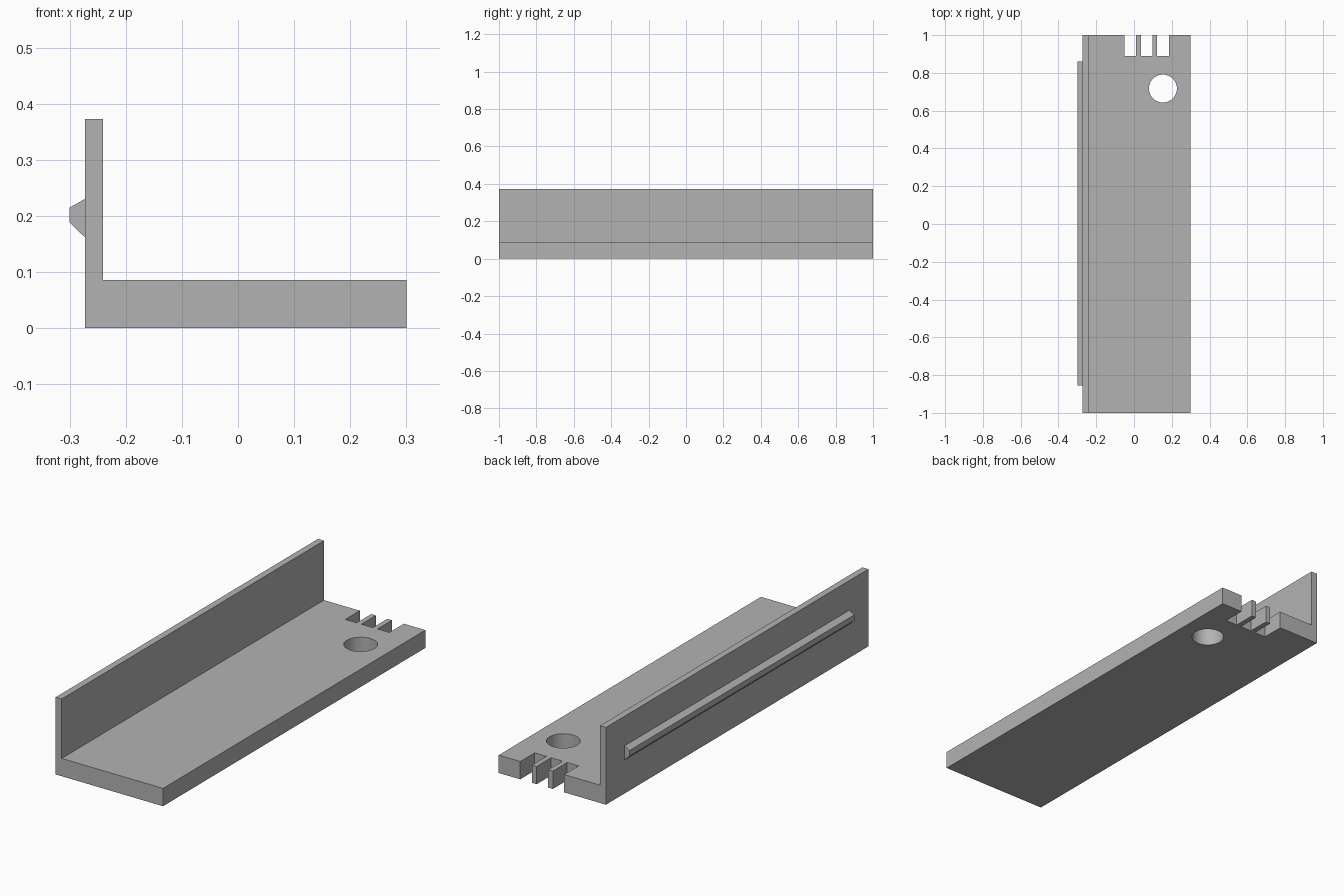
import bpy
import bmesh
from mathutils import Matrix

cube = bpy.data.objects.get("Cube")
if cube:
    bpy.data.objects.remove(cube, do_unlink=True)

grey = bpy.data.materials.new("plain grey")
grey.use_nodes = True
colour = (0.45, 0.45, 0.45, 1)
grey.diffuse_color = colour
grey.node_tree.nodes["Principled BSDF"].inputs["Base Color"].default_value = colour


def add_object(name, bm):
    bmesh.ops.recalc_face_normals(bm, faces=bm.faces)
    mesh = bpy.data.meshes.new(name)
    bm.to_mesh(mesh)
    bm.free()
    mesh.materials.append(grey)
    obj = bpy.data.objects.new(name, mesh)
    bpy.context.collection.objects.link(obj)
    return obj


def extrude_profile(name, profile, y0, y1):
    """Sweep an (x, z) outline along y."""
    bm = bmesh.new()
    face = bm.faces.new([bm.verts.new((x, y0, z)) for x, z in profile])
    swept = bmesh.ops.extrude_face_region(bm, geom=[face])["geom"]
    verts = [v for v in swept if isinstance(v, bmesh.types.BMVert)]
    bmesh.ops.translate(bm, verts=verts, vec=(0, y1 - y0, 0))
    return add_object(name, bm)


def box(name, x0, x1, y0, y1, z0, z1):
    return extrude_profile(name, [(x0, z0), (x1, z0), (x1, z1), (x0, z1)], y0, y1)


def cut(target, cutter):
    cutter.hide_render = True
    mod = target.modifiers.new(cutter.name, "BOOLEAN")
    mod.operation = "DIFFERENCE"
    mod.solver = "EXACT"
    mod.object = cutter
    bpy.context.view_layer.objects.active = target
    bpy.ops.object.modifier_apply(modifier=mod.name)
    bpy.data.objects.remove(cutter, do_unlink=True)


# L-shaped bracket: thick base with a thin upright wall
left, wall, right = -0.273, -0.241, 0.3
base_top, wall_top = 0.086, 0.373
bracket = extrude_profile("angle_bracket", [
    (left, 0), (right, 0), (right, base_top),
    (wall, base_top), (wall, wall_top), (left, wall_top)], -1, 1)

# Three open slots in the back edge
for x0, x1 in ((-0.05, 0.011), (0.036, 0.097), (0.122, 0.185)):
    cut(bracket, box("slot_cutter", x0, x1, 0.89, 1.1, -0.1, 0.2))

# Round hole through the base
bm = bmesh.new()
bmesh.ops.create_cone(bm, cap_ends=True, segments=48, radius1=0.074, radius2=0.074,
                      depth=0.4, matrix=Matrix.Translation((0.153, 0.717, 0.05)))
cut(bracket, add_object("hole_cutter", bm))

# Tapered rail on the outside of the wall
rail = extrude_profile("side_rail", [
    (left, 0.162), (left, 0.23), (-0.3, 0.215), (-0.3, 0.188)], -0.855, 0.86)

# Smooth the hole, keep every edge crisp
bpy.ops.object.select_all(action="DESELECT")
bracket.select_set(True)
bpy.context.view_layer.objects.active = bracket
bpy.ops.object.shade_smooth_by_angle(angle=0.5)
